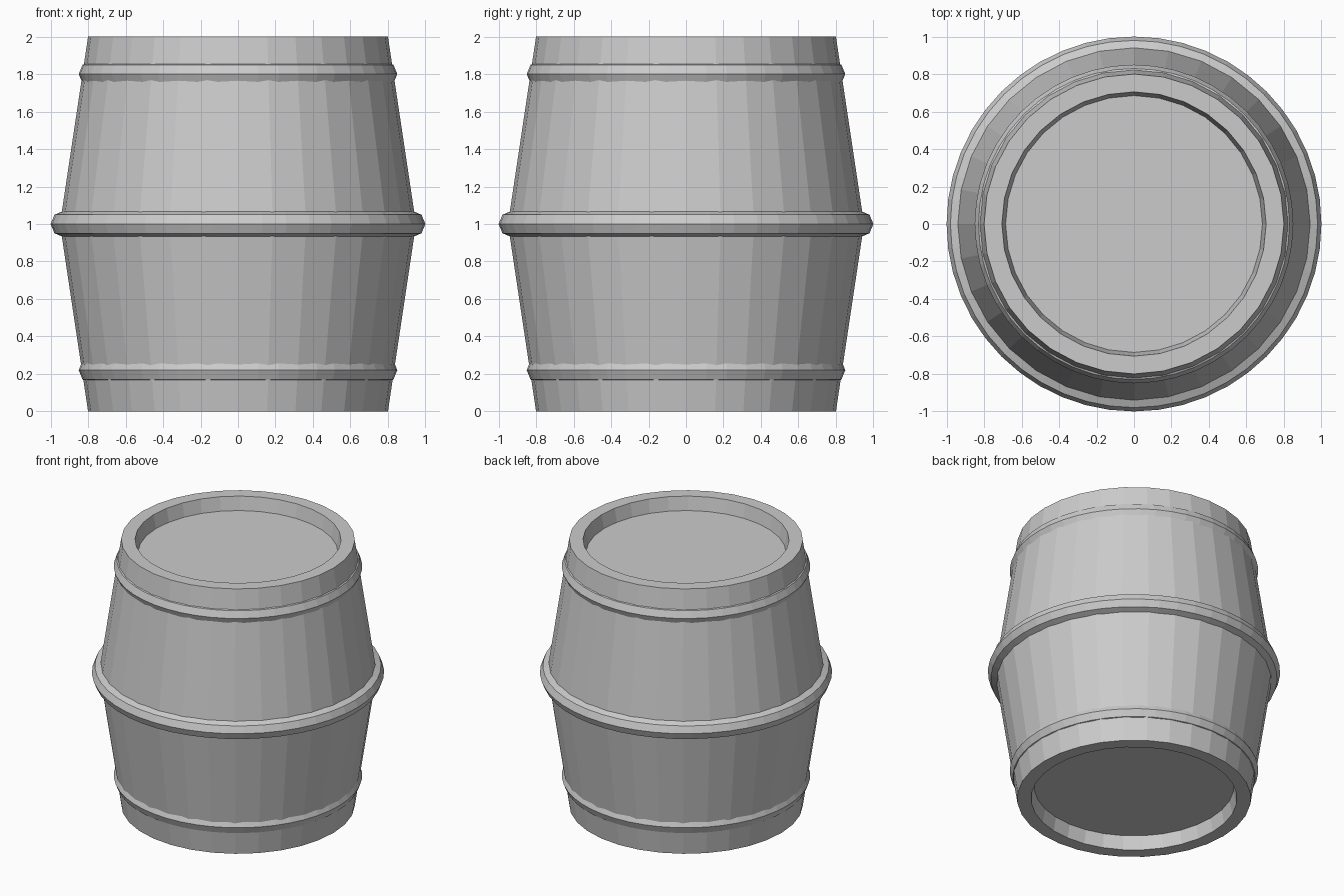
import bpy, bmesh, math

if "Cube" in bpy.data.objects:
    bpy.data.objects.remove(bpy.data.objects["Cube"])


def revolve(name, profile, segments, closed=False):
    """Spin an (r, z) profile around z; open profiles get capped ends."""
    bm = bmesh.new()
    rings = []
    for r, z in profile:
        rings.append([bm.verts.new((r * math.cos(2 * math.pi * i / segments),
                                    r * math.sin(2 * math.pi * i / segments), z))
                      for i in range(segments)])
    pairs = list(zip(rings, rings[1:]))
    if closed:
        pairs.append((rings[-1], rings[0]))
    else:
        bm.faces.new(rings[0])
        bm.faces.new(rings[-1])
    for a, b in pairs:
        for i in range(segments):
            j = (i + 1) % segments
            bm.faces.new((a[i], a[j], b[j], b[i]))
    bmesh.ops.recalc_face_normals(bm, faces=bm.faces)
    mesh = bpy.data.meshes.new(name)
    bm.to_mesh(mesh)
    bm.free()
    obj = bpy.data.objects.new(name, mesh)
    bpy.context.collection.objects.link(obj)
    return obj


def hoop(name, major, minor, z, sides=8):
    section = [(major + minor * math.cos(2 * math.pi * k / sides),
                z + minor * math.sin(2 * math.pi * k / sides)) for k in range(sides)]
    return revolve(name, section, 48, closed=True)


# Staved body with recessed lids at both ends
half = [(0.685, 0.10), (0.705, 0.0), (0.80, 0.0)]
body = half + [(0.95, 1.0)] + [(r, 2.0 - z) for r, z in reversed(half)]
revolve("barrel_body", body, 32)

# Hoops
hoop("lower_hoop", 0.78, 0.07, 0.22)
hoop("middle_hoop", 0.93, 0.07, 1.0)
hoop("upper_hoop", 0.78, 0.07, 1.80)
